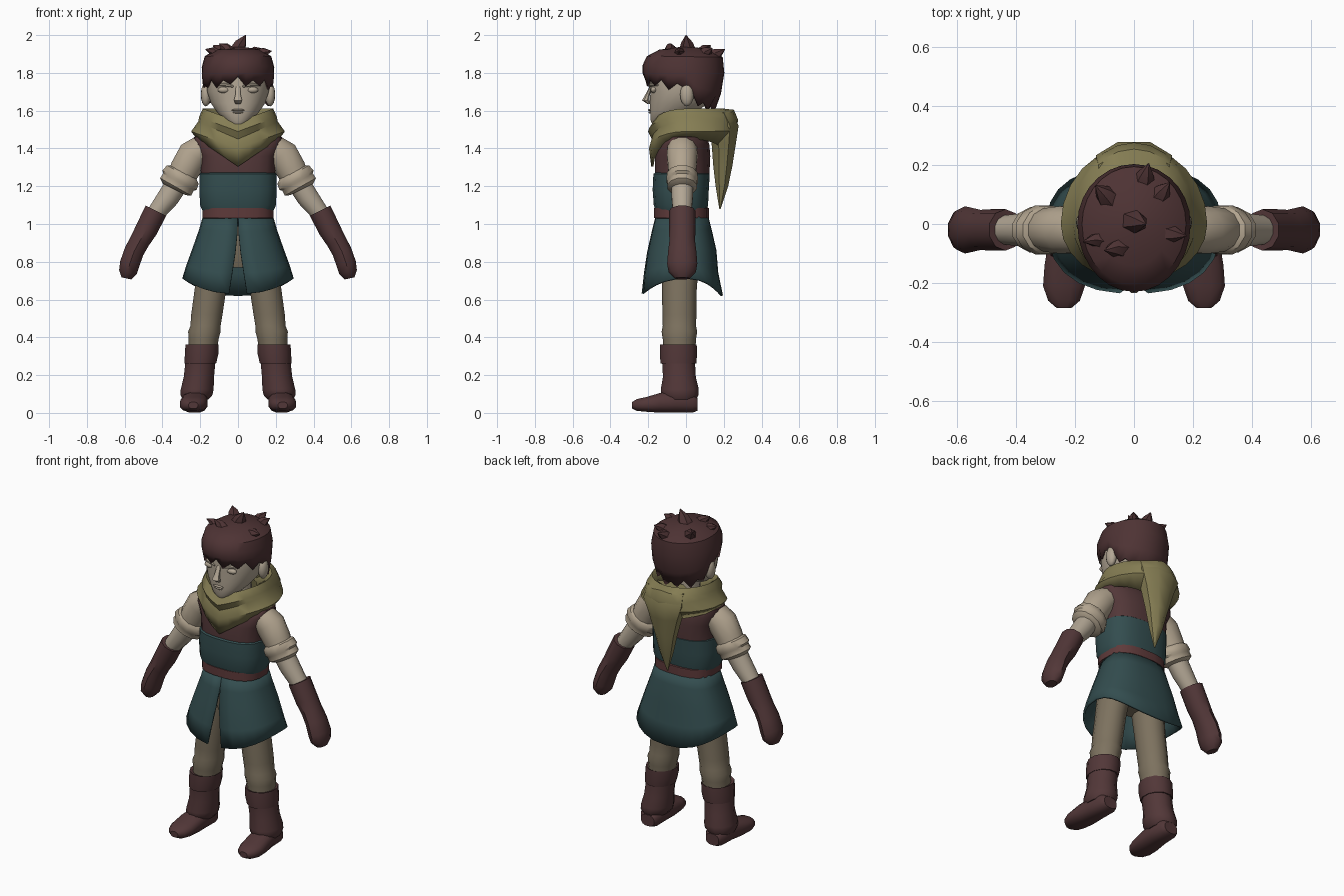
import bpy, bmesh, math
from mathutils import Vector

X, Y, Z = Vector((1, 0, 0)), Vector((0, 1, 0)), Vector((0, 0, 1))


def material(name, r, g, b):
    m = bpy.data.materials.new(name)
    lin = [((c / 255 + 0.055) / 1.055) ** 2.4 for c in (r, g, b)]
    m.diffuse_color = (*lin, 1)
    return m


BROWN = material("dark brown leather", 82, 55, 56)
HAIR = material("hair brown", 78, 51, 52)
BELT = material("belt red brown", 94, 58, 58)
TEAL = material("teal cloth", 51, 77, 79)
OLIVE = material("olive scarf", 134, 126, 84)
SKIN = material("skin", 178, 166, 148)
SHIRT = material("cream shirt", 178, 164, 143)
PANTS = material("tan trousers", 125, 114, 95)


def finish(name, bm, mat, solid=0.0, angle=40):
    bmesh.ops.recalc_face_normals(bm, faces=bm.faces)
    me = bpy.data.meshes.new(name)
    bm.to_mesh(me)
    bm.free()
    ob = bpy.data.objects.new(name, me)
    bpy.context.collection.objects.link(ob)
    me.materials.append(mat)
    bpy.ops.object.select_all(action='DESELECT')
    ob.select_set(True)
    bpy.context.view_layer.objects.active = ob
    bpy.ops.object.shade_smooth_by_angle(angle=math.radians(angle))
    if solid:
        s = ob.modifiers.new("thickness", 'SOLIDIFY')
        s.thickness, s.offset = solid, 0
    return ob


def skin_rows(name, rows, mat, closed=True, caps=(True, True), solid=0.0):
    """Bridge rows of points into a surface."""
    bm = bmesh.new()
    g = [[bm.verts.new(p) for p in r] for r in rows]
    n = len(g[0])
    for a, b in zip(g, g[1:]):
        for i in range(n if closed else n - 1):
            j = (i + 1) % n
            bm.faces.new((a[i], a[j], b[j], b[i]))
    if caps[0]:
        bm.faces.new(g[0])
    if caps[1]:
        bm.faces.new(g[-1])
    return finish(name, bm, mat, solid)


def loft(name, rings, mat, n=12, axis=None, ref=Y, p=1.0, side=1):
    """Tube through rings (x, y, z, ru, rv); side=-1 mirrors it in x."""
    cs = [Vector(r[:3]) for r in rings]
    rows = []
    for k, r in enumerate(rings):
        t = axis or (cs[min(k + 1, len(cs) - 1)] - cs[max(k - 1, 0)]).normalized()
        u = ref.cross(t).normalized()
        v = t.cross(u)
        row = []
        for i in range(n):
            a = math.tau * (i + 0.5) / n
            c, s = math.cos(a), math.sin(a)
            q = (cs[k] + u * r[3] * math.copysign(abs(c) ** p, c)
                 + v * r[4] * math.copysign(abs(s) ** p, s))
            row.append((q.x * side, q.y, q.z))
        rows.append(row)
    return skin_rows(name, rows, mat)


def stack(name, rows, mat, n=16, p=1.0):
    """Upright loft from rows (z, half width, y front, y back)."""
    return loft(name, [(0, (f + b) / 2, z, w, (b - f) / 2) for z, w, f, b in rows],
                mat, n, Z, Y, p)


def shell(name, rows, mat, weight, n=24, slit=None, jag=0.0, p=1.0, caps=(False, False), solid=0.012):
    """Cloth shell; rows are (half width, y front, y back, z side, z front, z back)."""
    out = []
    for k, (w, f, b, zs, zf, zb) in enumerate(rows):
        d = slit[k] if slit else 0
        row = []
        for i in range(n + 1 if slit else n):
            a = d + (math.tau - 2 * d) * i / n
            c, s = math.cos(a), math.sin(a)
            z = zs + ((zf if c > 0 else zb) - zs) * weight(c, s)
            if jag and k == 0:
                z += jag * (1, -0.9, 0.5, -0.5)[i % 4]
            cp, sp = abs(c) ** p, math.copysign(abs(s) ** p, s)
            row.append((w * sp, f * cp if c > 0 else b * cp, z))
        out.append(row)
    return skin_rows(name, out, mat, not slit, caps, solid)


def ball(name, at, size, mat, seg=12):
    bm = bmesh.new()
    bmesh.ops.create_uvsphere(bm, u_segments=seg, v_segments=8, radius=1)
    for v in bm.verts:
        v.co = Vector(at) + Vector([a * b for a, b in zip(v.co, size)])
    return finish(name, bm, mat)


# Head, neck and face
stack("head", [(1.53, .04, -.18, -.08), (1.55, .075, -.188, -.03), (1.59, .11, -.19, .05),
               (1.64, .145, -.192, .12), (1.70, .164, -.19, .15), (1.77, .168, -.195, .16),
               (1.84, .155, -.18, .15), (1.90, .09, -.1, .09)], SKIN, 24, .92)
stack("neck", [(1.40, .085, -.1, .08), (1.60, .075, -.08, .08)], SKIN, 12)
loft("nose", [(0, -.185, 1.73, .012, .008), (0, -.205, 1.68, .016, .014),
              (0, -.213, 1.655, .024, .022), (0, -.195, 1.635, .014, .01)], SKIN, 8, Z)
ball("upper_lip", (0, -.192, 1.603), (.035, .009, .006), SKIN)
ball("lower_lip", (0, -.191, 1.591), (.027, .009, .006), SKIN)
for s in (1, -1):
    ball("eye", (.075 * s, -.170, 1.71), (.033, .018, .017), SKIN)
    loft("brow_ridge", [(.025, -.194, 1.728, .006, .006), (.07, -.186, 1.738, .009, .009),
                        (.12, -.150, 1.735, .005, .005)], SKIN, 6, ref=Z, side=s)
    ball("ear", (.170 * s, .005, 1.685), (.027, .036, .062), SKIN)

# Hair cap with jagged fringe, plus tufts
shell("hair", [(.178, -.207, .145, 1.73, 1.755, 1.605), (.186, -.225, .18, 1.785, 1.80, 1.69),
               (.187, -.225, .198, 1.83, 1.84, 1.80), (.172, -.203, .19, 1.885, 1.885, 1.88),
               (.115, -.14, .13, 1.92, 1.918, 1.92), (.01, -.01, .01, 1.935, 1.935, 1.935)],
      HAIR, lambda c, s: c * c if c > 0 else abs(c) ** .5, 28, jag=.026, caps=(False, True), solid=.01)
for b, t, r in [((-.01, .01, 1.90), (.04, 0, 2.0), .05), ((-.10, -.05, 1.89), (-.172, -.06, 1.925), .035),
                ((.10, -.03, 1.89), (.178, -.04, 1.915), .04), ((.03, .13, 1.87), (.05, .205, 1.925), .045),
                ((-.08, .08, 1.89), (-.13, .13, 1.945), .045), ((-.04, -.08, 1.90), (-.10, -.09, 1.955), .04),
                ((.08, .09, 1.89), (.12, .14, 1.93), .04)]:
    m = [(x + y) / 2 for x, y in zip(b, t)]
    loft("hair_tuft", [(*b, r, r), (m[0], m[1], m[2] + .008, r * .65, r * .65), (*t, .002, .002)],
         HAIR, 6, ref=Vector((.5, .3, -.4)))

# Scarf cowl and hanging hood tail
shell("scarf", [(.11, -.10, .11, 1.53, 1.49, 1.55), (.185, -.165, .20, 1.605, 1.535, 1.605),
                (.20, -.195, .25, 1.565, 1.49, 1.60), (.205, -.175, .27, 1.54, 1.45, 1.55),
                (.242, -.19, .26, 1.49, 1.40, 1.50), (.215, -.178, .18, 1.455, 1.305, 1.40)],
      OLIVE, lambda c, s: 1 - abs(s))
loft("scarf_tail", [(0, .17, 1.59, .13, .08), (0, .20, 1.52, .14, .085), (0, .20, 1.43, .105, .07),
                    (0, .195, 1.31, .068, .055), (0, .19, 1.20, .042, .036), (0, .18, 1.08, .004, .004)],
     OLIVE, 8, Z)

# Torso: vest, tunic band, belt and hips
stack("vest", [(1.26, .198, -.165, .125), (1.36, .203, -.165, .13), (1.42, .235, -.15, .125),
               (1.46, .235, -.12, .11), (1.50, .12, -.09, .09)], BROWN, 20, .75)
stack("tunic_band", [(1.06, .185, -.16, .11), (1.10, .203, -.172, .118), (1.18, .206, -.178, .122),
                     (1.265, .205, -.174, .127), (1.272, .195, -.165, .12)], TEAL, 20, .75)
stack("belt", [(1.028, .180, -.155, .11), (1.033, .190, -.17, .122), (1.084, .190, -.17, .122),
               (1.09, .180, -.155, .11)], BELT, 20, .75)
stack("hips", [(.77, .12, -.10, .05), (.86, .175, -.13, .08), (1.04, .165, -.13, .09)], PANTS, 16, .85)

# Skirt, open at the front
shell("skirt", [(.18, -.155, .112, 1.04, 1.04, 1.04), (.20, -.175, .13, .97, .96, .97),
                (.235, -.20, .155, .87, .85, .86), (.268, -.217, .165, .78, .74, .74),
                (.29, -.23, .19, .71, .63, .62)],
      TEAL, lambda c, s: c * c, 24, slit=[.002, .004, .03, .07, .11], p=.82)

for s in (1, -1):
    # Shirt sleeve with rolled cuff, bare forearm, mitten glove
    loft("sleeve", [(.19, -.02, 1.40, .075, .08), (.235, -.02, 1.365, .088, .083), (.28, -.02, 1.29, .083, .077),
                    (.32, -.02, 1.21, .07, .07)], SHIRT, 12, side=s)
    loft("sleeve_cuff", [(.285, -.02, 1.275, .075, .07), (.292, -.02, 1.262, .10, .083),
                         (.310, -.02, 1.232, .108, .086), (.315, -.02, 1.222, .096, .08),
                         (.330, -.02, 1.197, .098, .08), (.337, -.02, 1.183, .07, .06)], SHIRT, 12, side=s)
    loft("forearm", [(.325, -.02, 1.21, .062, .06), (.37, -.02, 1.14, .06, .058),
                     (.44, -.02, 1.05, .048, .05)], SKIN, 12, side=s)
    loft("glove", [(.437, -.02, 1.066, .05, .055), (.435, -.02, 1.07, .064, .07), (.485, -.02, .97, .062, .07),
                   (.52, -.02, .91, .056, .068), (.55, -.02, .855, .055, .075), (.573, -.02, .79, .055, .08),
                   (.583, -.02, .745, .050, .072), (.590, -.02, .712, .028, .04)], BROWN, 10, side=s)
    # Trouser leg with knee and hem folds
    loft("trouser_leg", [(.10, -.03, .95, .09, .10), (.125, -.03, .80, .09, .10), (.145, -.035, .66, .086, .092),
                         (.165, -.035, .52, .085, .09), (.172, -.035, .46, .082, .088),
                         (.178, -.035, .43, .088, .094), (.182, -.035, .39, .081, .088),
                         (.186, -.035, .34, .078, .085)], PANTS, 14, Z, side=s)
    # Boot cuff, shaft and foot
    loft("boot_cuff", [(.19, -.04, .355, .078, .085), (.19, -.04, .362, .091, .10), (.193, -.04, .31, .092, .102),
                       (.199, -.04, .262, .086, .098), (.20, -.04, .262, .07, .08)], BROWN, 12, Z, side=s)
    loft("boot_shaft", [(.198, -.04, .28, .082, .09), (.207, -.035, .19, .083, .09), (.216, -.033, .125, .090, .104),
                        (.22, -.033, .095, .088, .104), (.225, -.03, .07, .07, .085)], BROWN, 12, Z, side=s)
    loft("foot", [(.222, .06, .045, .045, .035), (.223, .035, .055, .062, .055), (.226, -.06, .06, .066, .06),
                  (.232, -.14, .053, .073, .053), (.237, -.21, .045, .073, .040), (.237, -.26, .042, .055, .032),
                  (.237, -.285, .04, .025, .018)], BROWN, 12, Y * -1, Z, .8, s)
